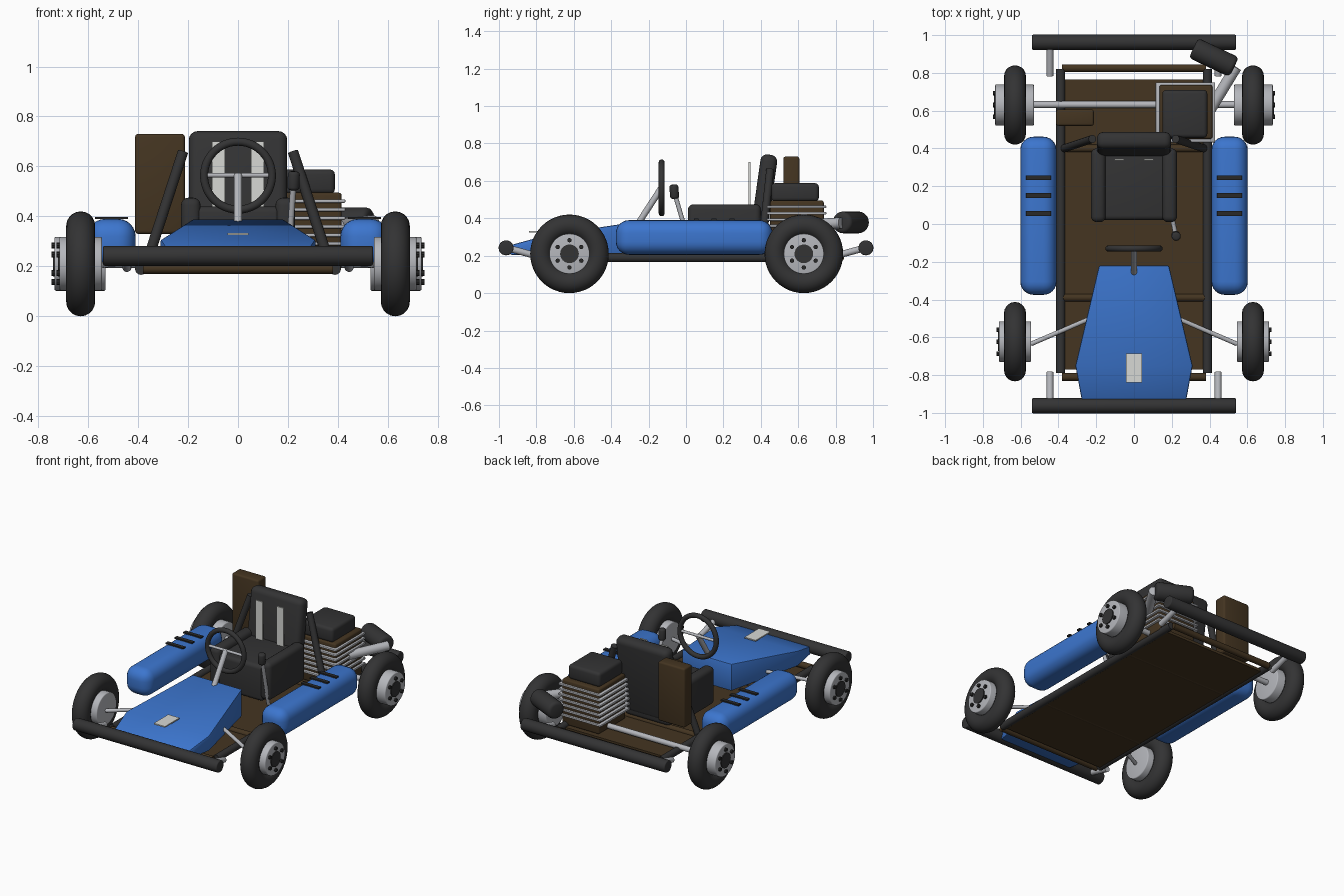
import bpy, bmesh, math
from mathutils import Vector

cube = bpy.data.objects.get("Cube")
if cube:
    bpy.data.objects.remove(cube)


def material(name, r, g, b):
    m = bpy.data.materials.new(name)
    m.use_nodes = True
    m.diffuse_color = (r, g, b, 1)
    bsdf = next(n for n in m.node_tree.nodes if n.type == 'BSDF_PRINCIPLED')
    bsdf.inputs["Base Color"].default_value = (r, g, b, 1)
    bsdf.inputs["Roughness"].default_value = 0.6
    return m


BLUE = material("blue paint", .045, .18, .62)
RUBBER = material("dark rubber", .033, .033, .034)
BLACK = material("black metal", .022, .022, .022)
BROWN = material("dark brown", .058, .035, .015)
SILVER = material("silver metal", .46, .47, .5)
LIGHT = material("light grey", .68, .69, .66)


def finish(ob, name, mat, bevel=0, segments=3):
    ob.name = name
    ob.data.materials.append(mat)
    if bevel:
        mod = ob.modifiers.new("Bevel", 'BEVEL')
        mod.width = bevel
        mod.segments = segments
    bpy.ops.object.select_all(action='DESELECT')
    ob.select_set(True)
    bpy.context.view_layer.objects.active = ob
    if bevel:
        bpy.ops.object.modifier_apply(modifier="Bevel")
    bpy.ops.object.shade_smooth_by_angle(angle=math.radians(35))
    return ob


def box(name, mat, xs, ys, zs, bevel=0, segments=3):
    """Box from its extents along each axis."""
    bpy.ops.mesh.primitive_cube_add(size=1)
    ob = bpy.context.object
    for v in ob.data.vertices:
        v.co = [lo + (c + .5) * (hi - lo) for c, (lo, hi) in zip(v.co, (xs, ys, zs))]
    return finish(ob, name, mat, bevel, segments)


def tube(name, mat, a, b, r, bevel=0, sides=24):
    """Cylinder between two points."""
    a, b = Vector(a), Vector(b)
    bpy.ops.mesh.primitive_cylinder_add(vertices=sides, radius=r, depth=(b - a).length,
                                        location=(a + b) / 2)
    ob = bpy.context.object
    ob.rotation_euler = (b - a).to_track_quat('Z', 'Y').to_euler()
    return finish(ob, name, mat, bevel)


def ring(name, mat, centre, major, minor, axis):
    bpy.ops.mesh.primitive_torus_add(major_radius=major, minor_radius=minor,
                                     major_segments=48, minor_segments=20, location=centre)
    ob = bpy.context.object
    ob.rotation_euler = Vector(axis).to_track_quat('Z', 'Y').to_euler()
    return finish(ob, name, mat)


def wheel(label, s, y, inner, outer):
    z = .21
    ring(label + "_tyre", RUBBER, (s * .63, y, z), .152, .058, (1, 0, 0))
    tube(label + "_rim", SILVER, (s * inner, y, z), (s * outer, y, z), .108, .006, 40)
    tube(label + "_hub_cap", RUBBER, (s * (outer - .02), y, z), (s * (outer + .006), y, z), .05)
    for i in range(6):
        a = math.tau * i / 6 + math.pi / 6
        p = (y + .073 * math.cos(a), z + .073 * math.sin(a))
        tube(label + "_bolt", BLACK, (s * (outer - .01), *p), (s * (outer + .012), *p), .012, 0, 8)


# Frame: floor pan, cross members and side rails
box("floor_pan", BROWN, (-.38, .38), (-.77, .765), (.172, .19))
for y in (-.81, -.39, .4, .825):
    tube("cross_member", BROWN, (-.38, y, .19), (.38, y, .19), .02)

# Bumpers
for end in (-1, 1):
    tube("front_bumper" if end < 0 else "rear_bumper", RUBBER,
         (-.54, end * .962, .242), (.54, end * .962, .242), .04, .006)

# Everything mirrored left and right
for s, side in ((-1, "right"), (1, "left")):
    wheel(side + "_front_wheel", s, -.623, .545, .715)
    wheel(side + "_rear_wheel", s, .63, .53, .735)
    tube(side + "_side_rail", RUBBER, (s * .388, -.79, .19), (s * .388, .82, .19), .024)
    for end in (-1, 1):
        tube(side + "_bumper_bracket", SILVER, (s * .445, end * .785, .195),
             (s * .445, end * .95, .24), .018)
    tube(side + "_steering_arm", SILVER, (s * .545, -.635, .205), (s * .22, -.495, .25), .012)
    tube(side + "_seat_brace", RUBBER, (s * .37, .4, .2), (s * .22, .45, .66), .021)
    pod = sorted((s * .41, s * .602))
    box(side + "_side_pod", BLUE, pod, (-.375, .462), (.205, .39), .07, 6)
    slot = sorted((s * .44, s * .572))
    for y in (.055, .15, .245):
        box(side + "_pod_slot", BLACK, slot, (y - .013, y + .013), (.389, .398))
    bolster = sorted((s * .15, s * .228))
    box(side + "_seat_bolster", RUBBER, bolster, (.01, .4), (.22, .475), .03, 4)
    belt = sorted((s * .052, s * .104))
    box(side + "_seat_belt", LIGHT, belt, (.335, .344), (.42, .7))

# Nose cone lofted through three cross-sections
bm = bmesh.new()
sections = ((-.22, .185, .388), (-.75, .31, .308), (-.94, .275, .256))
rows = [[bm.verts.new(p) for p in ((-w, y, .205), (-w, y, z), (w, y, z), (w, y, .205))]
        for y, w, z in sections]
for a, b in zip(rows, rows[1:]):
    for i in range(4):
        j = (i + 1) % 4
        bm.faces.new((a[i], a[j], b[j], b[i]))
bm.faces.new(rows[0])
bm.faces.new(rows[-1])
bmesh.ops.recalc_face_normals(bm, faces=bm.faces)
mesh = bpy.data.meshes.new("nose_cone")
bm.to_mesh(mesh)
bm.free()
nose = bpy.data.objects.new("nose_cone", mesh)
bpy.context.collection.objects.link(nose)
finish(nose, "nose_cone", BLUE, .008, 2)
box("nose_plate", LIGHT, (-.042, .042), (-.84, -.685), (.325, .333))

# Steering
ring("steering_wheel", RUBBER, (0, -.13, .563), .136, .016, (0, 1, 0))
tube("steering_spoke", SILVER, (-.13, -.13, .565), (.13, -.13, .565), .009)
tube("steering_column", SILVER, (0, -.13, .565), (0, -.27, .35), .017)

# Shift lever
tube("shift_lever", SILVER, (.2, .04, .19), (.222, -.06, .53), .012)
tube("shift_knob", RUBBER, (.221, -.06, .505), (.224, -.066, .58), .024, .012)

# Seat
box("seat_cushion", RUBBER, (-.17, .17), (.02, .42), (.2, .44), .025, 4)
back = box("seat_back", RUBBER, (-.197, .197), (-.045, .045), (0, .52), .035, 4)
back.location = (0, .375, .225)
back.rotation_euler.x = -math.radians(8)

# Fuel tank and rear axle
box("fuel_tank", BROWN, (-.412, -.213), (.52, .606), (.33, .73), .012)
tube("rear_axle", SILVER, (-.56, .632, .212), (.56, .632, .212), .018)

# Engine with cooling fins and air box
box("engine_block", BROWN, (.135, .415), (.45, .737), (.19, .495), .012)
for i in range(7):
    z = .25 + i * .034
    box("cooling_fin", SILVER, (.115, .43), (.432, .75), (z, z + .014), .004, 2)
box("air_box", RUBBER, (.15, .388), (.456, .71), (.49, .588), .02)

# Exhaust
tube("exhaust_pipe", SILVER, (.4, .6, .36), (.54, .83, .375), .03)
tube("muffler", RUBBER, (.315, .932, .378), (.53, .83, .378), .058, .02)
